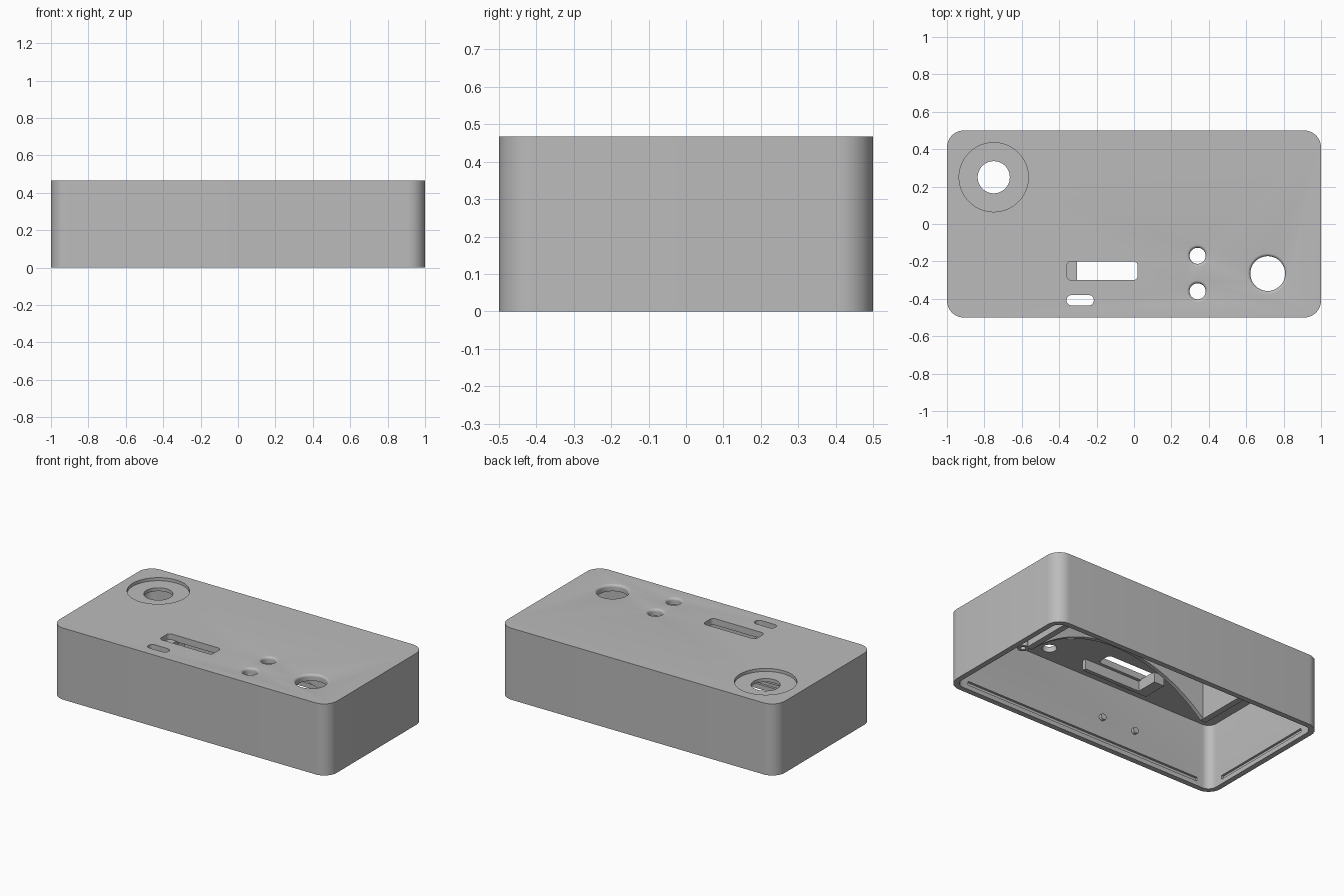
import bpy, bmesh
from math import sin, cos, pi, radians, sqrt
from mathutils import Matrix

cube = bpy.data.objects.get("Cube")
if cube:
    bpy.data.objects.remove(cube, do_unlink=True)

grey = bpy.data.materials.new("plain_grey")
grey.use_nodes = True
color = (0.5, 0.5, 0.5, 1)
grey.diffuse_color = color
grey.node_tree.nodes["Principled BSDF"].inputs["Base Color"].default_value = color

HEIGHT = 0.467
CEILING = 0.425
WALL = 0.035


def finish(name, bm):
    bmesh.ops.recalc_face_normals(bm, faces=bm.faces)
    mesh = bpy.data.meshes.new(name)
    bm.to_mesh(mesh)
    bm.free()
    mesh.materials.append(grey)
    obj = bpy.data.objects.new(name, mesh)
    bpy.context.collection.objects.link(obj)
    return obj


def prism(name, outline, direction):
    """Extrude a closed outline of 3D points."""
    bm = bmesh.new()
    face = bm.faces.new([bm.verts.new(p) for p in outline])
    new = bmesh.ops.extrude_face_region(bm, geom=[face])["geom"]
    bmesh.ops.translate(bm, vec=direction,
                        verts=[v for v in new if isinstance(v, bmesh.types.BMVert)])
    return finish(name, bm)


def rounded_box(name, x0, x1, y0, y1, z0, z1, r=0.0, steps=10):
    corners = [(x1, y1, -1, -1), (x0, y1, 1, -1), (x0, y0, 1, 1), (x1, y0, -1, 1)]
    pts = []
    for i, (x, y, sx, sy) in enumerate(corners):
        if r == 0:
            pts.append((x, y, z0))
            continue
        for k in range(steps + 1):
            a = (i + k / steps) * pi / 2
            pts.append((x + sx * r + r * cos(a), y + sy * r + r * sin(a), z0))
    return prism(name, pts, (0, 0, z1 - z0))


def lathe(name, x, y, profile, sides=48):
    """Stack rings of (radius, z) and cap both ends."""
    bm = bmesh.new()
    rings = [[bm.verts.new((x + r * cos(2 * pi * k / sides),
                            y + r * sin(2 * pi * k / sides), z)) for k in range(sides)]
             for r, z in profile]
    for low, high in zip(rings, rings[1:]):
        for k in range(sides):
            n = (k + 1) % sides
            bm.faces.new((low[k], low[n], high[n], high[k]))
    bm.faces.new(rings[0])
    bm.faces.new(rings[-1])
    return finish(name, bm)


def smooth(obj):
    bpy.ops.object.select_all(action="DESELECT")
    obj.select_set(True)
    bpy.context.view_layer.objects.active = obj
    bpy.ops.object.shade_smooth_by_angle(angle=radians(30))


def cut(obj, cutter):
    mod = obj.modifiers.new("cut", "BOOLEAN")
    mod.operation = "DIFFERENCE"
    mod.solver = "EXACT"
    mod.object = cutter
    bpy.context.view_layer.objects.active = obj
    bpy.ops.object.modifier_apply(modifier=mod.name)
    bpy.data.objects.remove(cutter, do_unlink=True)


# Case: rounded block, hollow and open underneath
case = rounded_box("case", -1, 1, -0.5, 0.5, 0, HEIGHT, 0.09)
cut(case, rounded_box("hollow", -1 + WALL, 1 - WALL, -0.5 + WALL, 0.5 - WALL,
                      -0.1, CEILING, 0.09 - WALL))

# Round speaker-style recess with its through hole
RX, RY = -0.75, 0.25
cut(case, lathe("recess", RX, RY, [(0.185, HEIGHT - 0.02), (0.185, 0.6)], 64))
cut(case, lathe("recess_hole", RX, RY, [(0.086, 0.3), (0.086, 0.6)]))


# Button holes with a rounded upper lip
def lip_hole(x, y, r, lip):
    arc = [(r + lip * (1 - cos(a)), HEIGHT - lip + lip * sin(a))
           for a in [k * pi / 12 for k in range(7)]]
    top = arc[-1][0]
    cut(case, lathe("button_hole", x, y, [(r, 0.3)] + arc + [(top, 0.6)]))


lip_hole(0.34, -0.17, 0.043, 0.016)
lip_hole(0.34, -0.36, 0.043, 0.016)
lip_hole(0.715, -0.265, 0.093, 0.016)

# Slots
cut(case, rounded_box("long_slot", -0.36, 0.02, -0.30, -0.20, 0.3, 0.6, 0.025))
cut(case, rounded_box("short_slot", -0.36, -0.215, -0.435, -0.38, 0.3, 0.6, 0.026))

# Snap grooves inside the lower walls
DEEP = 0.015
for s in (-1, 1):
    y = sorted((s * 0.44, s * (0.5 - WALL + DEEP)))
    x = sorted((s * 0.94, s * (1 - WALL + DEEP)))
    cut(case, rounded_box("groove", -0.87, 0.87, *y, 0.03, 0.055))
    cut(case, rounded_box("groove", *x, -0.36, 0.36, 0.03, 0.055))
smooth(case)

# Compartment: arched front panel and two end walls
X0, X1, PY, T, FLOOR, APEX = -0.46, 0.9, 0.10, 0.04, 0.02, 0.27
mid = (X0 + X1) / 2
half = (X1 - X0) / 2 - T
sag = APEX - FLOOR
radius = (half ** 2 + sag ** 2) / (2 * sag)
arch = [(X1, PY, FLOOR), (X1, PY, CEILING + 0.01), (X0, PY, CEILING + 0.01), (X0, PY, FLOOR)]
for k in range(33):
    x = -half + 2 * half * k / 32
    arch.append((mid + x, PY, APEX - radius + sqrt(radius ** 2 - x ** 2)))
smooth(prism("arched_panel", arch, (0, 0.025, 0)))
for side, x in (("left", X1 - T), ("right", X0)):
    rounded_box(side + "_partition", x, x + T, PY + 0.02, 0.48, FLOOR, CEILING + 0.01)

# Screw post at the panel end
post = lathe("screw_post", X1 + 0.01, PY - 0.02, [(0.035, FLOOR), (0.035, CEILING + 0.01)], 32)
cut(post, lathe("screw_hole", X1 + 0.01, PY - 0.02, [(0.016, -0.1), (0.016, 0.15)], 24))
smooth(post)

# Switch guide below the long slot
rounded_box("guide_rail", -0.38, 0.1, -0.345, -0.32, 0.36, CEILING + 0.01)
rounded_box("guide_stop", -0.38, -0.305, -0.33, -0.18, 0.36, CEILING + 0.005)

# Small pins on the inner front wall
for x in (-0.145, -0.39):
    pin = lathe("wall_pin", 0, 0, [(0.02, 0), (0.02, 0.03)], 24)
    pin.data.transform(Matrix.Translation((x, -0.445, 0.185)) @ Matrix.Rotation(pi / 2, 4, "X"))
    smooth(pin)
